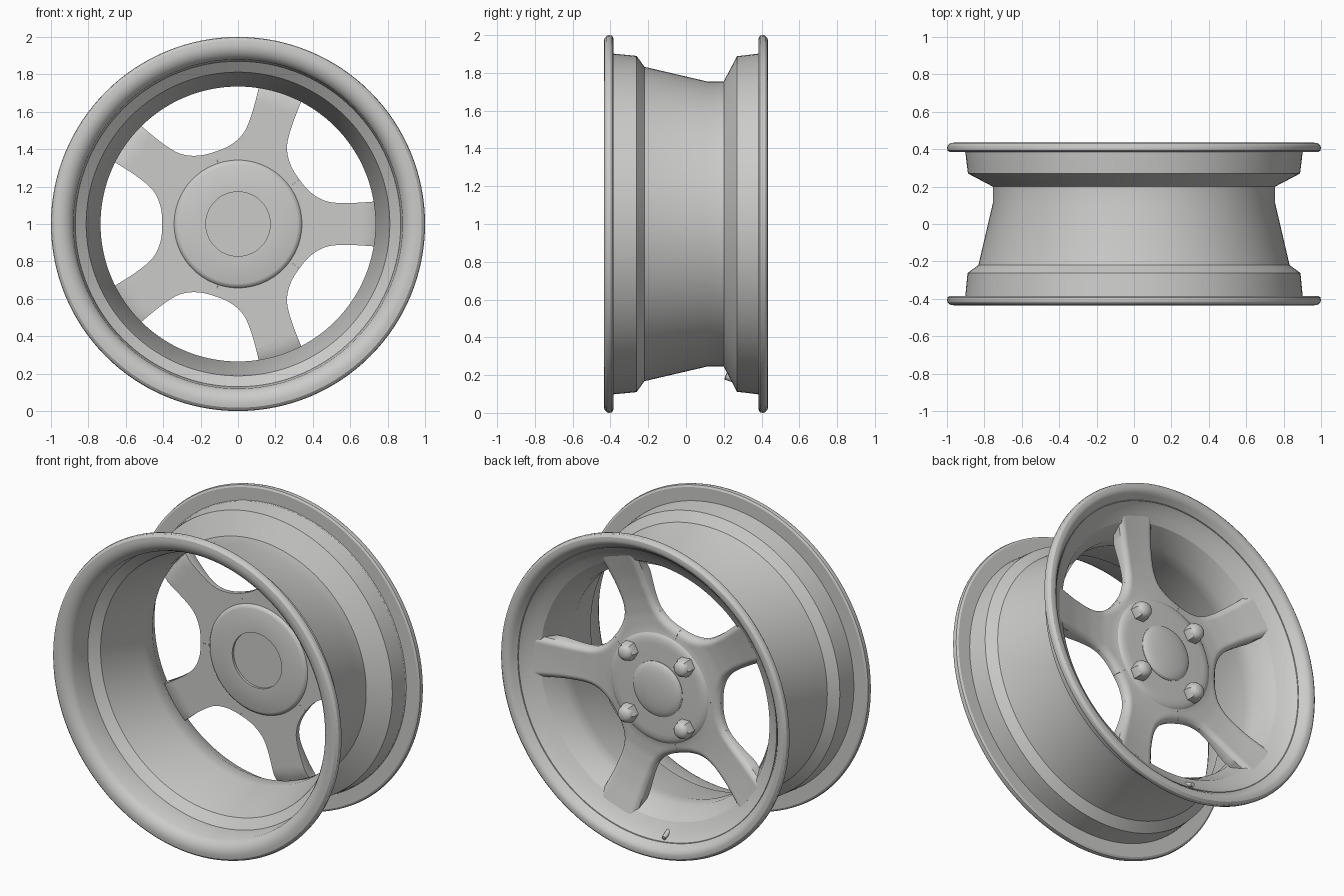
import bpy, bmesh, math
from mathutils import Vector

if "Cube" in bpy.data.objects:
    bpy.data.objects.remove(bpy.data.objects["Cube"])

grey = bpy.data.materials.new("wheel_grey")
grey.diffuse_color = (0.6, 0.6, 0.59, 1)
grey.use_nodes = True
grey.node_tree.nodes["Principled BSDF"].inputs["Base Color"].default_value = grey.diffuse_color


def finish(name, bm, angle=30):
    bmesh.ops.remove_doubles(bm, verts=bm.verts, dist=0.0002)
    bmesh.ops.recalc_face_normals(bm, faces=bm.faces)
    me = bpy.data.meshes.new(name)
    bm.to_mesh(me)
    bm.free()
    ob = bpy.data.objects.new(name, me)
    bpy.context.collection.objects.link(ob)
    me.materials.append(grey)
    bpy.ops.object.select_all(action='DESELECT')
    ob.select_set(True)
    bpy.context.view_layer.objects.active = ob
    bpy.ops.object.shade_smooth_by_angle(angle=math.radians(angle))
    return ob


def revolve(name, prof, seg=128, cx=0, cz=1, closed=False, angle=30):
    """Spin (radius, y) points around the wheel axis."""
    bm = bmesh.new()
    rings = []
    for k in range(seg):
        a = 2 * math.pi * k / seg
        rings.append([bm.verts.new((cx + r * math.cos(a), y, cz + r * math.sin(a))) for r, y in prof])
    n = len(prof)
    for k in range(seg):
        p, q = rings[k], rings[(k + 1) % seg]
        for i in range(n if closed else n - 1):
            j = (i + 1) % n
            bm.faces.new((p[i], p[j], q[j], q[i]))
    return finish(name, bm, angle)


def lerp_table(tab, x):
    for (x0, y0), (x1, y1) in zip(tab, tab[1:]):
        if x <= x1:
            t = max(0, (x - x0) / (x1 - x0))
            return y0 + (y1 - y0) * t
    return tab[-1][1]


def catmull(pts, sub):
    pts = [Vector(p) for p in pts]
    ext = [2 * pts[0] - pts[1]] + pts + [2 * pts[-1] - pts[-2]]
    out = []
    for i in range(1, len(ext) - 2):
        a, b, c, d = ext[i - 1:i + 3]
        for s in range(sub):
            t = s / sub
            out.append(0.5 * (2 * b + (c - a) * t + (2 * a - 5 * b + 4 * c - d) * t ** 2
                              + (3 * b - a - 3 * c + d) * t ** 3))
    return out + [pts[-1]]


# Rim barrel: outside from front flange to back flange, then inside back again
revolve("rim_barrel", [
    (0.96, -0.435), (0.982, -0.432), (0.996, -0.42), (1.0, -0.408), (0.997, -0.392), (0.985, -0.385),
    (0.902, -0.385), (0.89, -0.262), (0.832, -0.22), (0.755, 0.11), (0.755, 0.2),
    (0.888, 0.27), (0.902, 0.385),
    (0.985, 0.385), (0.997, 0.392), (1.0, 0.408), (0.996, 0.42), (0.982, 0.432), (0.96, 0.435),
    (0.94, 0.428), (0.925, 0.412), (0.908, 0.388), (0.885, 0.364), (0.85, 0.338), (0.80, 0.31),
    (0.737, 0.2), (0.735, 0.11), (0.812, -0.21), (0.87, -0.255), (0.88, -0.385),
    (0.892, -0.405), (0.912, -0.423), (0.937, -0.433)], closed=True)

# Five spokes with the hub web: half-sector grids, mirrored and repeated
edge = catmull([(0.328, 0.238), (0.355, 0.203), (0.39, 0.168), (0.44, 0.135), (0.5, 0.116),
                (0.6, 0.112), (0.73, 0.12), (0.83, 0.13)], 4)
axis = catmull([(0, 0), (0.12, 0), (0.23, 0), (0.34, 0), (0.44, 0), (0.56, 0), (0.72, 0), (0.83, 0)], 4)
TOP = [(0, 0.27), (0.3, 0.27), (0.36, 0.258), (0.45, 0.255), (0.55, 0.264), (0.68, 0.288), (0.84, 0.33)]
BACK = [(0, 0.206), (0.7, 0.206), (0.84, 0.262)]
COLS = 14
bm = bmesh.new()
for s in range(5):
    ang = 2 * math.pi * s / 5
    for side in (1, -1):
        top, back = [], []
        for A, B in zip(axis, edge):
            tr, br = [], []
            for j in range(COLS + 1):
                f = 1 - (1 - j / COLS) ** 1.6
                P = A.lerp(B, f)
                r = P.length
                drop = 0.022 * max(0, 1 - (B - P).length / 0.035) ** 2
                a = ang + side * math.atan2(P.y, P.x)
                x, z = r * math.cos(a), 1 + r * math.sin(a)
                tr.append(bm.verts.new((x, lerp_table(TOP, r) - drop, z)))
                br.append(bm.verts.new((x, lerp_table(BACK, r), z)))
            top.append(tr)
            back.append(br)
        for i in range(len(axis) - 1):
            for g in (top, back):
                for j in range(COLS):
                    bm.faces.new((g[i][j], g[i][j + 1], g[i + 1][j + 1], g[i + 1][j]))
            bm.faces.new((top[i][-1], back[i][-1], back[i + 1][-1], top[i + 1][-1]))
        for j in range(COLS):
            bm.faces.new((top[-1][j], top[-1][j + 1], back[-1][j + 1], back[-1][j]))
finish("spokes", bm, 40)

# Hub pad with recessed bore on the inner side
revolve("hub_pad", [(0, 0.203), (0.172, 0.203), (0.172, 0.188), (0.318, 0.188), (0.332, 0.194),
                    (0.345, 0.21), (0.352, 0.245), (0.345, 0.258), (0.33, 0.27), (0.31, 0.277),
                    (0.28, 0.279), (0, 0.279)], 96, angle=35)

# Domed centre cap
revolve("centre_cap", [(0, 0.27), (0.172, 0.27), (0.172, 0.282)] +
        [(0.168 * math.cos(t * math.pi / 16), 0.284 + 0.03 * math.sin(t * math.pi / 16)) for t in range(9)], 64)

# Four hexagonal lug nuts with domed ends
for sx in (1, -1):
    for sz in (1, -1):
        c = dict(cx=0.195 * sx, cz=1 + 0.195 * sz)
        revolve("lug_nut", [(0, 0.27), (0.058, 0.27), (0.058, 0.318), (0.05, 0.33), (0, 0.33)], 6, **c)
        revolve("lug_dome", [(0.05, 0.32), (0.047, 0.334), (0.036, 0.347), (0.02, 0.354), (0, 0.356)], 24, **c)

# Slanted valve stem through the bottom of the rim
p0, p1 = Vector((-0.1, 0.21, 0.195)), Vector((-0.115, 0.385, 0.13))
d = p1 - p0
bm = bmesh.new()
M = d.to_track_quat('Z', 'Y').to_matrix().to_4x4()
M.translation = (p0 + p1) / 2
bmesh.ops.create_cone(bm, cap_ends=True, segments=16, radius1=0.02, radius2=0.013, depth=d.length, matrix=M)
finish("valve_stem", bm)
